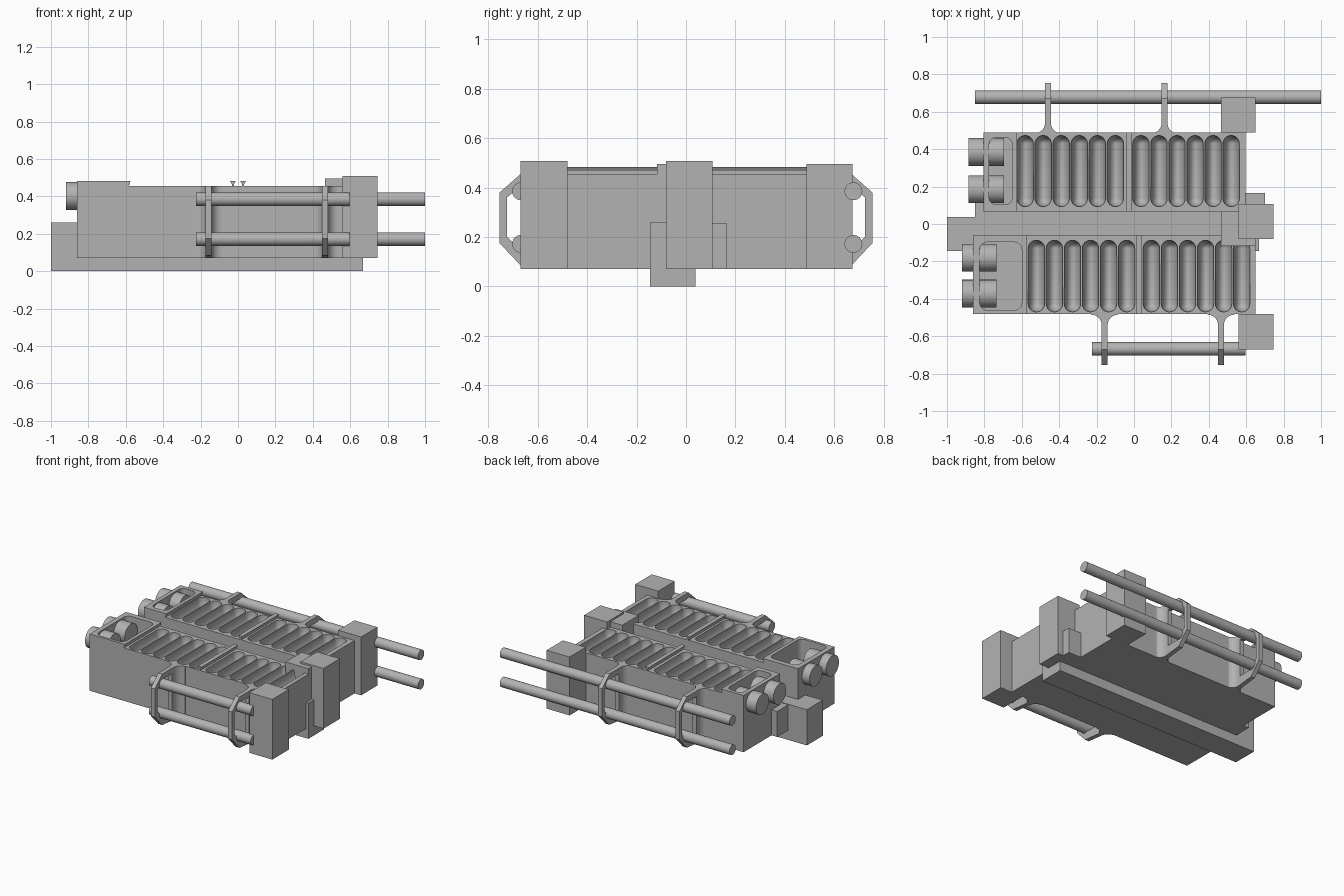
import bpy, bmesh, math
from mathutils import Matrix, Vector

if "Cube" in bpy.data.objects:
    bpy.data.objects.remove(bpy.data.objects["Cube"])

mat = bpy.data.materials.new("plain grey")
mat.diffuse_color = (0.45, 0.45, 0.45, 1)
mat.use_nodes = True
mat.node_tree.nodes["Principled BSDF"].inputs["Base Color"].default_value = mat.diffuse_color
BOTTOM, TOP, RAISED = 0.07, 0.455, 0.483


def finish(name, bm, smooth=False):
    bmesh.ops.recalc_face_normals(bm, faces=bm.faces)
    me = bpy.data.meshes.new(name)
    bm.to_mesh(me)
    bm.free()
    me.materials.append(mat)
    ob = bpy.data.objects.new(name, me)
    bpy.context.collection.objects.link(ob)
    if smooth:
        shade(ob)
    return ob


def shade(ob):
    bpy.ops.object.select_all(action='DESELECT')
    ob.select_set(True)
    bpy.context.view_layer.objects.active = ob
    bpy.ops.object.shade_smooth_by_angle(angle=math.radians(35))


def box(name, x0, x1, y0, y1, z0, z1):
    bm = bmesh.new()
    m = Matrix.Translation(((x0 + x1) / 2, (y0 + y1) / 2, (z0 + z1) / 2))
    m = m @ Matrix.Diagonal((x1 - x0, y1 - y0, z1 - z0, 1))
    bmesh.ops.create_cube(bm, size=1, matrix=m)
    return finish(name, bm)


def rod(name, x0, x1, y, z, r):
    bm = bmesh.new()
    m = Matrix.Translation(((x0 + x1) / 2, y, z)) @ Matrix.Rotation(math.pi / 2, 4, 'Y')
    bmesh.ops.create_cone(bm, cap_ends=True, segments=32, radius1=r, radius2=r,
                          depth=x1 - x0, matrix=m)
    return finish(name, bm, True)


def prism(name, pts, axis, a, b, smooth=False):
    """Extrude a profile along an axis: x takes (y, z), y takes (x, z), z takes (x, y)."""
    bm = bmesh.new()
    i = "xyz".index(axis)
    vs = []
    for p in pts:
        co = list(p)
        co.insert(i, a)
        vs.append(bm.verts.new(co))
    f = bm.faces.new(vs)
    g = bmesh.ops.extrude_face_region(bm, geom=[f])
    off = Vector((0, 0, 0))
    off[i] = b - a
    bmesh.ops.translate(bm, vec=off, verts=[v for v in g["geom"] if isinstance(v, bmesh.types.BMVert)])
    return finish(name, bm, smooth)


def cut(ob, cutter):
    mod = ob.modifiers.new("cut", 'BOOLEAN')
    mod.operation, mod.solver, mod.object = 'DIFFERENCE', 'EXACT', cutter
    bpy.context.view_layer.objects.active = ob
    bpy.ops.object.modifier_apply(modifier=mod.name)
    bpy.data.objects.remove(cutter)


def rounded_rect(x0, x1, y0, y1, r, n=6):
    pts = []
    for k, (cx, cy) in enumerate([(x1 - r, y1 - r), (x0 + r, y1 - r), (x0 + r, y0 + r), (x1 - r, y0 + r)]):
        for j in range(n + 1):
            a = math.pi / 2 * (k + j / n)
            pts.append((cx + r * math.cos(a), cy + r * math.sin(a)))
    return pts


def groove_cutter(centres, y0, y1, r, depth):
    """Round-ended troughs, stretched in depth."""
    bm = bmesh.new()
    for cx in centres:
        g = bmesh.ops.create_uvsphere(bm, u_segments=24, v_segments=12, radius=r,
                                      matrix=Matrix.Rotation(math.pi / 2, 4, 'X'))
        for v in g["verts"]:
            v.co.z *= depth / r
            if abs(v.co.y) < 1e-5:
                v.co.y = 0
        # split the sphere at its equator and stretch it into a capsule
        half = (y1 - y0) / 2 - r
        geom = g["verts"] + list({e for v in g["verts"] for e in v.link_edges}) + \
            list({f for v in g["verts"] for f in v.link_faces})
        ring = [e for e in geom if isinstance(e, bmesh.types.BMEdge)
                and all(abs(v.co.y) < 1e-5 for v in e.verts)]
        low = [v for v in g["verts"] if v.co.y < -1e-5]
        high = [v for v in g["verts"] if v.co.y > 1e-5]
        res = bmesh.ops.bisect_plane(bm, geom=geom, plane_co=(0, 0.002, 0), plane_no=(0, 1, 0))
        new = [v for v in res["geom_cut"] if isinstance(v, bmesh.types.BMVert)]
        mid = [v for e in ring for v in e.verts]
        for v in set(low) | set(mid):
            v.co.y -= half
        for v in set(high) | set(new):
            v.co.y += half
        for v in set(low) | set(mid) | set(high) | set(new):
            v.co += Vector((cx, (y0 + y1) / 2, TOP))
    return finish("groove_cutter", bm)


def bracket(x, side):
    """Flared foot and chamfered ring that hold the rods."""
    w, r, y0 = 0.016, 0.055, 0.475
    foot = [(x - w - r, y0), (x + w + r, y0)]
    arc = [(w + r - r * math.sin(a), 0.485 + r - r * math.cos(a))
           for a in [math.pi / 2 * k / 8 for k in range(9)]]
    foot += [(x + p, q) for p, q in arc] + [(x - p, q) for p, q in reversed(arc)]
    prism("bracket_foot", [(p, side * q) for p, q in foot], 'z', BOTTOM, TOP, True)
    outer = [(0.53, BOTTOM), (0.67, 0.085), (0.755, 0.175), (0.755, 0.38), (0.67, 0.455), (0.53, TOP)]
    inner = [(0.56, 0.14), (0.66, 0.14), (0.725, 0.2), (0.725, 0.36), (0.66, 0.415), (0.56, 0.415)]
    ring = prism("bracket_ring", [(side * p, q) for p, q in outer], 'x', x - w, x + w)
    hole = prism("hole_cutter", [(side * p, q) for p, q in inner], 'x', x - 0.1, x + 0.1)
    cut(ring, hole)


def bank(label, x0, x1, y0, y1, step, pocket, grooves, rib_x, caps, cap_x):
    """One main body with raised end, pocket, grooves, rib and end caps."""
    prof = [(x0, BOTTOM), (x1, BOTTOM), (x1, TOP), (step - 0.008, TOP), (step, RAISED), (x0, RAISED)]
    body = prism(label + "_body", prof, 'y', y0, y1)
    ya, yb = y0 + 0.025, y1 - 0.015
    if y0 < 0:
        ya, yb = y0 + 0.01, y1 - 0.027
    cut(body, prism("pocket_cutter", rounded_rect(*pocket, ya + 0.01, yb - 0.01, 0.04), 'z', 0.33, 0.6))
    cut(body, groove_cutter(grooves, ya, yb, 0.044, 0.085))
    shade(body)
    rib = [(rib_x - 0.006, TOP - 0.01), (rib_x + 0.006, TOP - 0.01), (rib_x + 0.006, TOP + 0.012),
           (rib_x + 0.016, RAISED), (rib_x - 0.016, RAISED), (rib_x - 0.006, TOP + 0.012)]
    prism(label + "_rib", rib, 'y', y0, y1)
    for y in caps:
        rod(label + "_end_cap", *cap_x, y, 0.402, 0.074)


PITCH = 0.0965
front = [-0.522 + PITCH * i for i in range(6)] + [0.093 + PITCH * i for i in range(6)]
back = [-0.582 + PITCH * i for i in range(6)] + [0.037 + PITCH * i for i in range(6)]
bank("front", -0.86, 0.65, -0.48, -0.06, -0.575, (-0.825, -0.6), front, 0.027, (-0.18, -0.372), (-0.92, -0.735))
bank("back", -0.805, 0.597, 0.068, 0.488, -0.625, (-0.775, -0.65), back, -0.027, (0.185, 0.385), (-0.885, -0.695))

# central spine between the two banks
box("lower_spine", -1.0, 0.668, -0.145, 0.038, 0.0, 0.26)
box("upper_spine", -0.85, 0.70, -0.02, 0.165, BOTTOM, 0.256)

# square end blocks
box("front_end_block", 0.56, 0.745, -0.67, -0.48, BOTTOM, 0.508)
box("middle_end_block", 0.56, 0.745, -0.08, 0.108, BOTTOM, 0.508)
box("inner_end_block", 0.465, 0.65, -0.117, 0.068, BOTTOM, 0.495)
box("back_end_block", 0.465, 0.65, 0.488, 0.675, BOTTOM, 0.495)

# side rods and their brackets
for z in (0.172, 0.385):
    rod("front_rod", -0.225, 0.595, -0.668, z, 0.036)
    rod("back_rod", -0.85, 1.0, 0.678, z, 0.036)
for x in (-0.157, 0.465):
    bracket(x, -1)
for x in (-0.46, 0.163):
    bracket(x, 1)
